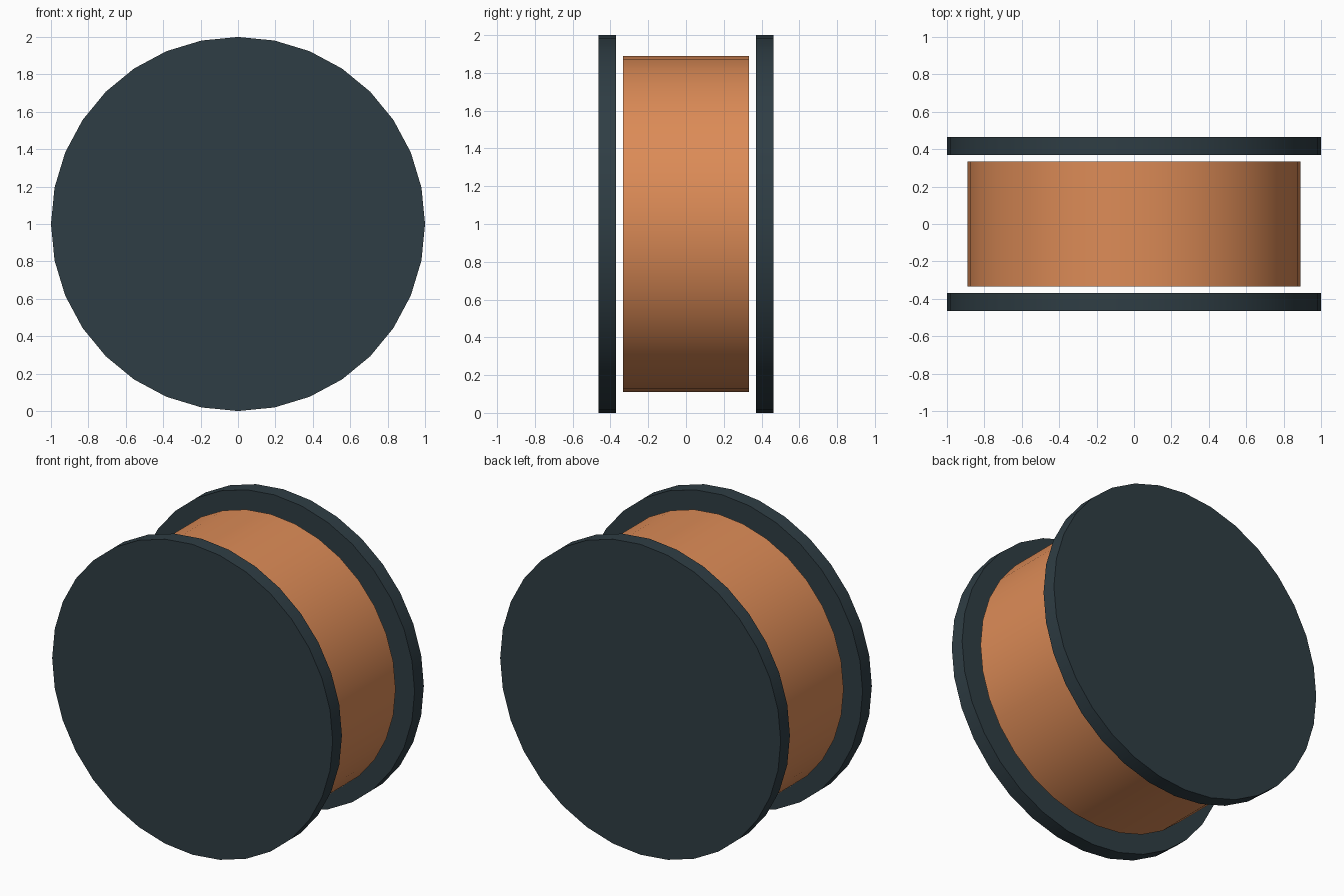
import bpy
from math import pi

cube = bpy.data.objects.get("Cube")
if cube:
    bpy.data.objects.remove(cube, do_unlink=True)


def material(name, colour):
    mat = bpy.data.materials.new(name)
    mat.use_nodes = True
    mat.diffuse_color = colour
    mat.node_tree.nodes["Principled BSDF"].inputs["Base Color"].default_value = colour
    return mat


def disc(name, radius, y, depth, mat):
    """Drum lying along the y axis, its centre one unit above the ground."""
    bpy.ops.mesh.primitive_cylinder_add(
        vertices=32, radius=radius, depth=depth,
        location=(0, y, 1), rotation=(pi / 2, 0, 0))
    obj = bpy.context.object
    obj.name = name
    obj.data.materials.append(mat)
    bpy.ops.object.transform_apply(location=False, rotation=True, scale=True)
    bpy.ops.object.shade_smooth_by_angle()
    return obj


slate = material("dark slate", (0.028, 0.047, 0.058, 1))
copper = material("copper", (0.72, 0.26, 0.095, 1))

# Wound core between the end plates
disc("winding", 0.89, 0, 0.667, copper)

# Matching end plates, set slightly clear of the winding
for name, side in (("front_flange", -1), ("back_flange", 1)):
    disc(name, 1.0, side * 0.417, 0.094, slate)
